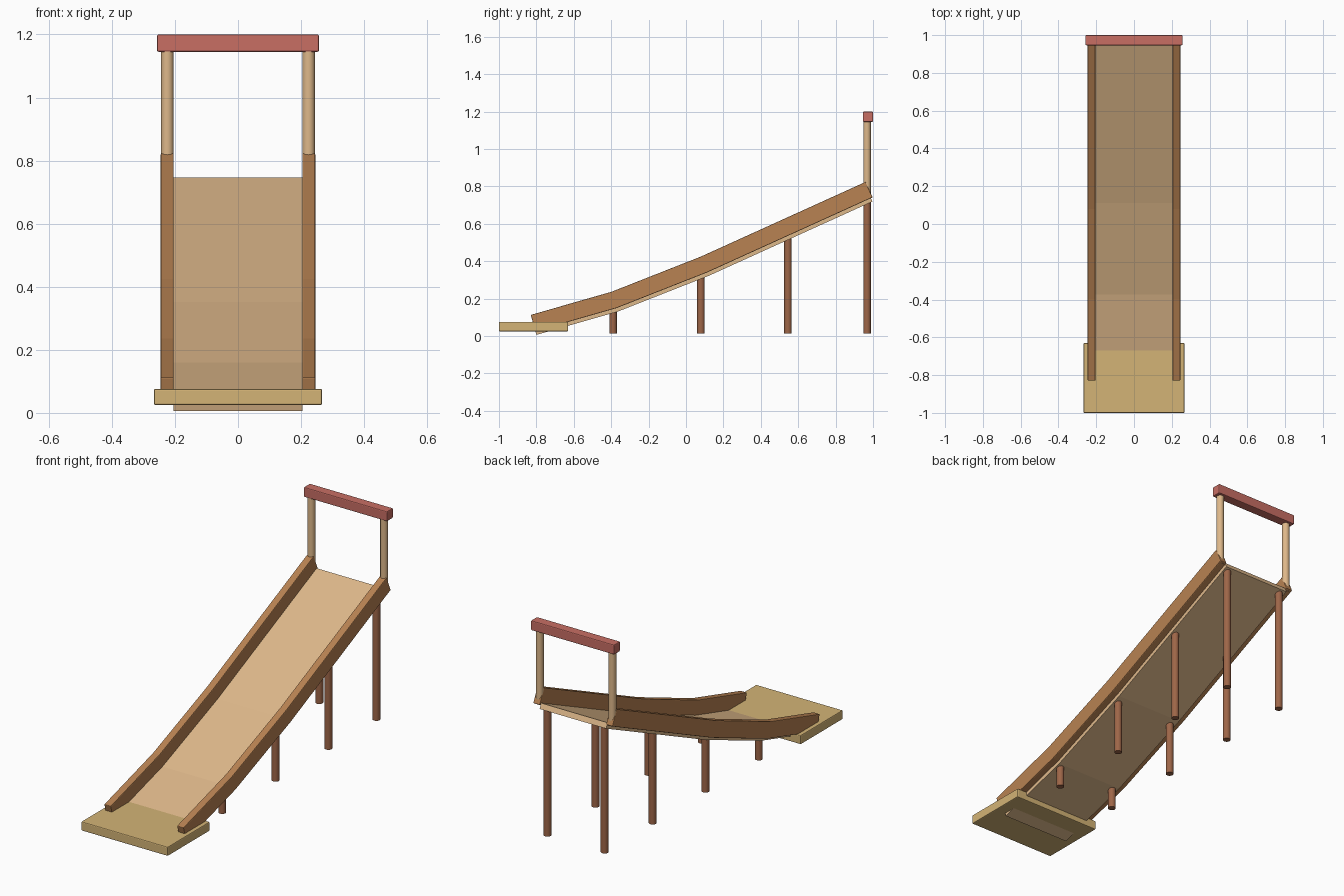
import bpy, bmesh
from mathutils import Vector

cube = bpy.data.objects.get("Cube")
if cube:
    bpy.data.objects.remove(cube, do_unlink=True)


def material(name, rgb):
    """Flat colour given as sRGB 0-255, stored as linear."""
    lin = [((c / 255 + 0.055) / 1.055) ** 2.4 for c in rgb] + [1]
    m = bpy.data.materials.new(name)
    m.use_nodes = True
    m.diffuse_color = lin
    bsdf = m.node_tree.nodes["Principled BSDF"]
    bsdf.inputs["Base Color"].default_value = lin
    bsdf.inputs["Roughness"].default_value = 0.8
    return m


pale_wood = material("pale wood", (222, 184, 138))
rail_wood = material("rail wood", (184, 130, 82))
dark_wood = material("dark wood", (158, 102, 72))
sand_wood = material("sand wood", (212, 180, 118))
red_paint = material("red paint", (200, 110, 100))


def finish(name, bm, mat, bevel=0.0, smooth=False):
    bmesh.ops.recalc_face_normals(bm, faces=bm.faces)
    mesh = bpy.data.meshes.new(name)
    bm.to_mesh(mesh)
    bm.free()
    mesh.materials.append(mat)
    obj = bpy.data.objects.new(name, mesh)
    bpy.context.collection.objects.link(obj)
    if bevel:
        mod = obj.modifiers.new("soft edges", "BEVEL")
        mod.width = bevel
        mod.segments = 2
        mod.limit_method = "ANGLE"
        mod.angle_limit = 0.8
    if smooth:
        bpy.ops.object.select_all(action="DESELECT")
        obj.select_set(True)
        bpy.context.view_layer.objects.active = obj
        bpy.ops.object.shade_smooth_by_angle()
    return obj


def box(name, low, high, mat, bevel):
    low, high = Vector(low), Vector(high)
    bm = bmesh.new()
    bmesh.ops.create_cube(bm, size=1)
    bmesh.ops.scale(bm, vec=high - low, verts=bm.verts)
    bmesh.ops.translate(bm, vec=(low + high) / 2, verts=bm.verts)
    return finish(name, bm, mat, bevel)


def pole(name, x, y, z0, z1, radius, mat):
    bm = bmesh.new()
    bmesh.ops.create_cone(bm, cap_ends=True, segments=24, radius1=radius,
                          radius2=radius, depth=z1 - z0)
    bmesh.ops.translate(bm, vec=(x, y, (z0 + z1) / 2), verts=bm.verts)
    return finish(name, bm, mat, smooth=True)


def offset(path, depth):
    """Shift a (y, z) path downward by depth, with mitred corners."""
    pts = [Vector(p) for p in path]
    dirs = [(b - a).normalized() for a, b in zip(pts, pts[1:])]
    result = []
    for i, p in enumerate(pts):
        a, b = dirs[max(i - 1, 0)], dirs[min(i, len(dirs) - 1)]
        na, nb = Vector((a.y, -a.x)), Vector((b.y, -b.x))
        n = (na + nb).normalized()
        result.append(p + n * depth / n.dot(na))
    return result


def strip(name, path, d0, d1, x0, x1, mat, bevel=0.0):
    """Bent plank lying between two depths below the path."""
    bm = bmesh.new()
    rings = []
    for t, u in zip(offset(path, d0), offset(path, d1)):
        corners = [(x0, *t), (x1, *t), (x1, *u), (x0, *u)]
        rings.append([bm.verts.new(c) for c in corners])
    for a, b in zip(rings, rings[1:]):
        for i in range(4):
            j = (i + 1) % 4
            bm.faces.new((a[i], a[j], b[j], b[i]))
    bm.faces.new(rings[0])
    bm.faces.new(rings[-1])
    return finish(name, bm, mat, bevel)


# Top line of the side rails; the bed stops slightly short of the upper end
bends = [(-0.83, 0.113), (-0.40, 0.236), (0.08, 0.425)]
rail_path = bends + [(0.96, 0.824)]
bed_path = bends + [(0.951, 0.82)]

strip("slide_bed", bed_path, 0.08, 0.111, -0.205, 0.205, pale_wood)

# Paired rails, handle posts and legs
for side, s in (("left", 1), ("right", -1)):
    xs = sorted((s * 0.204, s * 0.245))
    strip(side + "_rail", rail_path, 0, 0.091, *xs, rail_wood, 0.004)
    pole(side + "_handle_post", s * 0.224, 0.968, 0.735, 1.15, 0.02, pale_wood)
    for i, (y, top) in enumerate([(-0.39, 0.135), (0.08, 0.325),
                                  (0.545, 0.535), (0.968, 0.725)]):
        pole(f"{side}_leg_{i + 1}", s * 0.176, y, 0.013, top, 0.02, dark_wood)

# Grab bar and landing pad
box("grab_bar", (-0.257, 0.946, 1.145), (0.257, 1, 1.2), red_paint, 0.005)
box("landing_pad", (-0.267, -1, 0.025), (0.267, -0.63, 0.076), sand_wood, 0.005)
